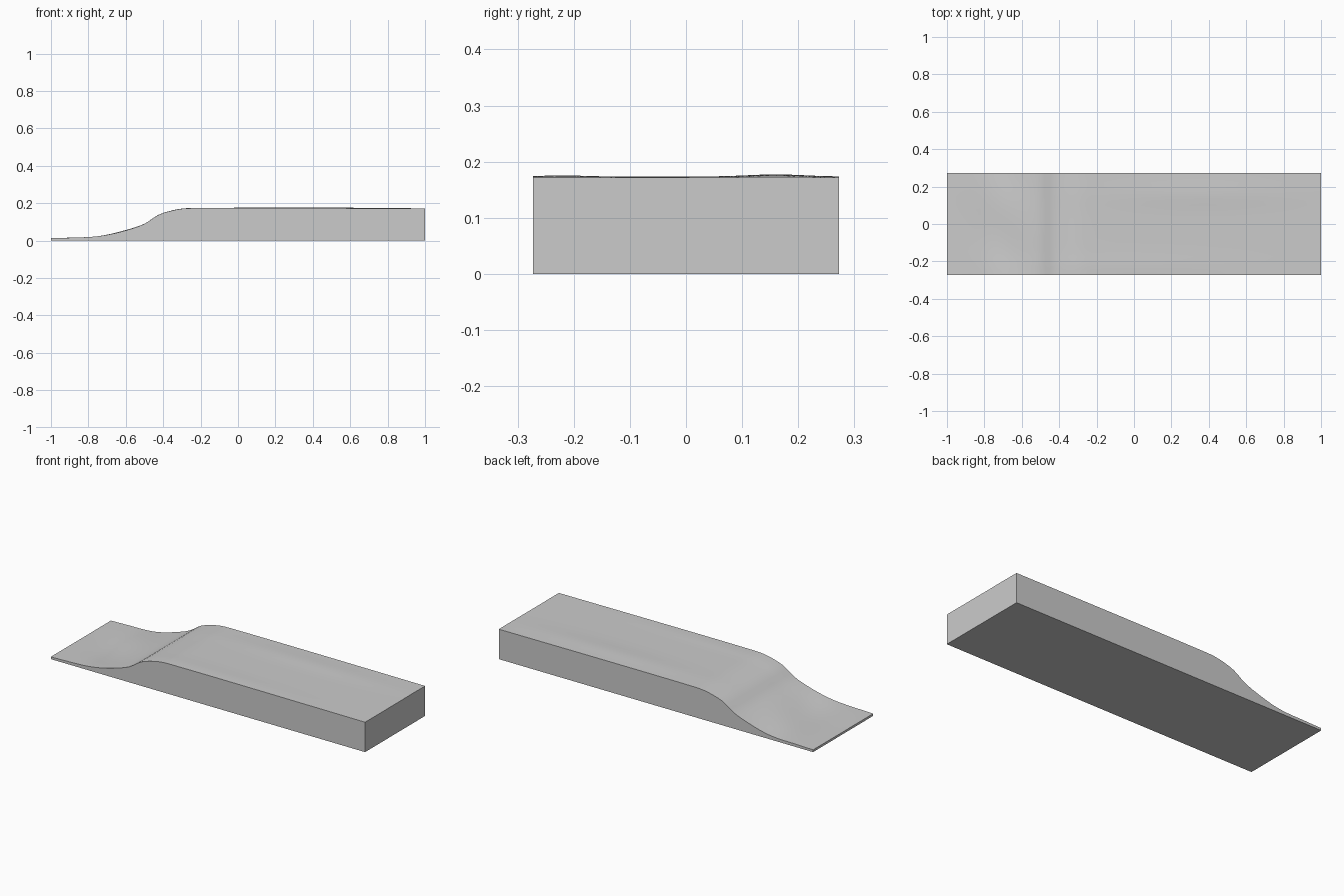
import bpy, bmesh, math

if "Cube" in bpy.data.objects:
    bpy.data.objects.remove(bpy.data.objects["Cube"])

HALF_X, HALF_Y = 1.0, 0.273
NX, NY = 80, 22

# Height profile along the block: low flat, slope, plateau
PROFILE = [(-1.0, 0.013), (-0.9, 0.015), (-0.78, 0.018), (-0.7, 0.029), (-0.6, 0.055),
           (-0.5, 0.09), (-0.43, 0.135), (-0.37, 0.156), (-0.3, 0.17),
           (-0.22, 0.173), (0.3, 0.1735), (1.0, 0.172)]


def slope(i):
    a, b = PROFILE[max(i - 1, 0)], PROFILE[min(i + 1, len(PROFILE) - 1)]
    return (b[1] - a[1]) / (b[0] - a[0])


def profile_height(x):
    for i in range(len(PROFILE) - 1):
        (x0, z0), (x1, z1) = PROFILE[i], PROFILE[i + 1]
        if x <= x1 or i == len(PROFILE) - 2:
            h = x1 - x0
            t = min(max((x - x0) / h, 0), 1)
            return ((2*t**3 - 3*t**2 + 1) * z0 + (t**3 - 2*t**2 + t) * h * slope(i)
                    + (3*t**2 - 2*t**3) * z1 + (t**3 - t**2) * h * slope(i + 1))


def bump(v, centre, width):
    return math.exp(-((v - centre) / width) ** 2)


def height(x, y):
    z = profile_height(x)
    # Gentle ripples on the low ground, faint swells on the plateau
    z += 0.003 * bump(x, -0.72, 0.16) * math.sin(14 * y + 9 * x)
    z += 0.004 * bump(x, 0.35, 0.5) * bump(y, 0.16, 0.07)
    z += 0.002 * bump(x, 0.0, 0.5) * bump(y, -0.22, 0.05)
    return z


# Terrain block: gridded top, straight walls, flat base
bm = bmesh.new()
bmesh.ops.create_grid(bm, x_segments=NX, y_segments=NY, size=1.0)
for v in bm.verts:
    v.co.x *= HALF_X
    v.co.y *= HALF_Y
    v.co.z = height(v.co.x, v.co.y)
rim = [e for e in bm.edges if e.is_boundary]
walls = bmesh.ops.extrude_edge_only(bm, edges=rim)["geom"]
for v in walls:
    if isinstance(v, bmesh.types.BMVert):
        v.co.z = 0
bmesh.ops.contextual_create(bm, geom=[e for e in bm.edges if e.is_boundary])
bmesh.ops.recalc_face_normals(bm, faces=bm.faces)

mesh = bpy.data.meshes.new("terrain_block")
bm.to_mesh(mesh)
bm.free()
block = bpy.data.objects.new("terrain_block", mesh)
bpy.context.collection.objects.link(block)
bpy.context.view_layer.objects.active = block
block.select_set(True)
bpy.ops.object.shade_smooth_by_angle(angle=math.radians(30))
